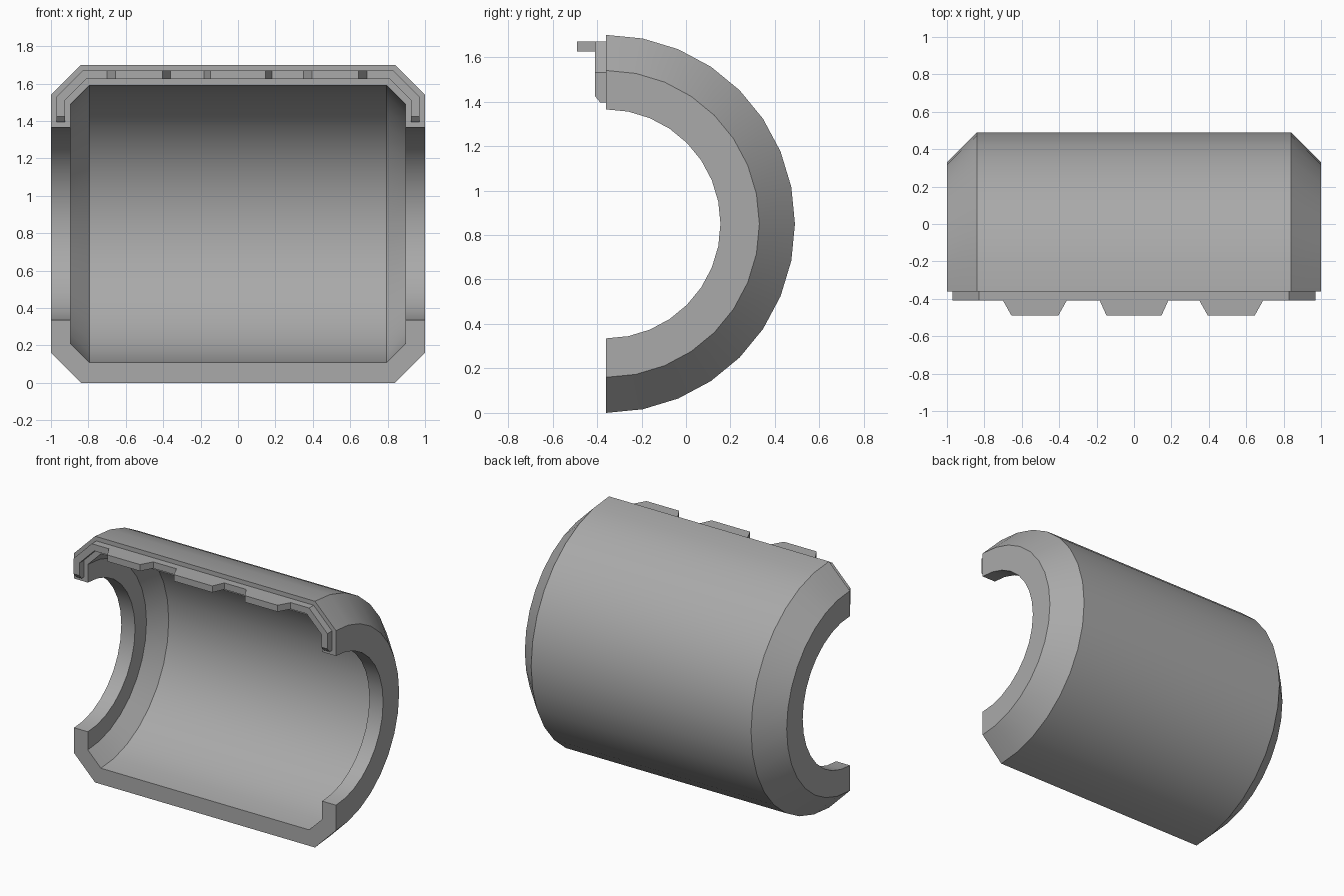
import bpy, bmesh
from math import sin, cos, pi

cube = bpy.data.objects.get("Cube")
if cube:
    bpy.data.objects.remove(cube, do_unlink=True)

AXIS_Y, AXIS_Z, STEPS = -0.36, 0.85, 16

grey = bpy.data.materials.new("plain grey")
grey.use_nodes = True
colour = (0.4, 0.4, 0.4, 1)
grey.diffuse_color = colour
bsdf = grey.node_tree.nodes["Principled BSDF"]
bsdf.inputs["Base Color"].default_value = colour


def loft(name, rings):
    """Skin a row of closed rings and cap both ends."""
    bm = bmesh.new()
    rows = [[bm.verts.new(p) for p in ring] for ring in rings]
    n = len(rows[0])
    for a, b in zip(rows, rows[1:]):
        for i in range(n):
            j = (i + 1) % n
            bm.faces.new((a[i], a[j], b[j], b[i]))
    bm.faces.new(rows[0])
    bm.faces.new(rows[-1])
    bmesh.ops.recalc_face_normals(bm, faces=bm.faces)
    mesh = bpy.data.meshes.new(name)
    bm.to_mesh(mesh)
    bm.free()
    mesh.materials.append(grey)
    obj = bpy.data.objects.new(name, mesh)
    bpy.context.collection.objects.link(obj)
    return obj


# Half shell: hollow, chamfered wall section swept half a turn about x
outer = [(0.84, 0.85), (1.0, 0.69), (1.0, 0.515)]
inner = [(0.895, 0.515), (0.895, 0.64), (0.795, 0.74)]
half = outer + inner
section = half + [(-x, r) for x, r in reversed(half)]
rings = []
for k in range(STEPS + 1):
    a = pi * k / STEPS
    rings.append([(x, AXIS_Y + r * sin(a), AXIS_Z + r * cos(a)) for x, r in section])
shell = loft("half_shell", rings)
bpy.ops.object.select_all(action="DESELECT")
shell.select_set(True)
bpy.context.view_layer.objects.active = shell
bpy.ops.object.shade_smooth_by_angle(angle=pi / 6)

# Locating lip along the upper cut face: outer x, z, inner x, z, front y
stations = [
    (0.97, 1.395, 0.925, 1.395, -0.385),
    (0.97, 1.425, 0.925, 1.425, -0.41),
    (0.97, 1.53, 0.925, 1.511, -0.41),
    (0.83, 1.67, 0.811, 1.625, -0.41),
]
stations += [(-xo, zo, -xi, zi, y) for xo, zo, xi, zi, y in reversed(stations)]
loft("locating_lip", [
    [(xo, AXIS_Y, zo), (xo, y, zo), (xi, y, zi), (xi, AXIS_Y, zi)]
    for xo, zo, xi, zi, y in stations])

# Three tapered tabs on the lip
for name, mid, base, tip in (("right_tab", -0.53, 0.17, 0.125),
                             ("middle_tab", 0, 0.183, 0.147),
                             ("left_tab", 0.52, 0.17, 0.125)):
    loft(name, [[(mid - base, -0.41, z), (mid - tip, -0.49, z),
                 (mid + tip, -0.49, z), (mid + base, -0.41, z)]
                for z in (1.625, 1.67)])
